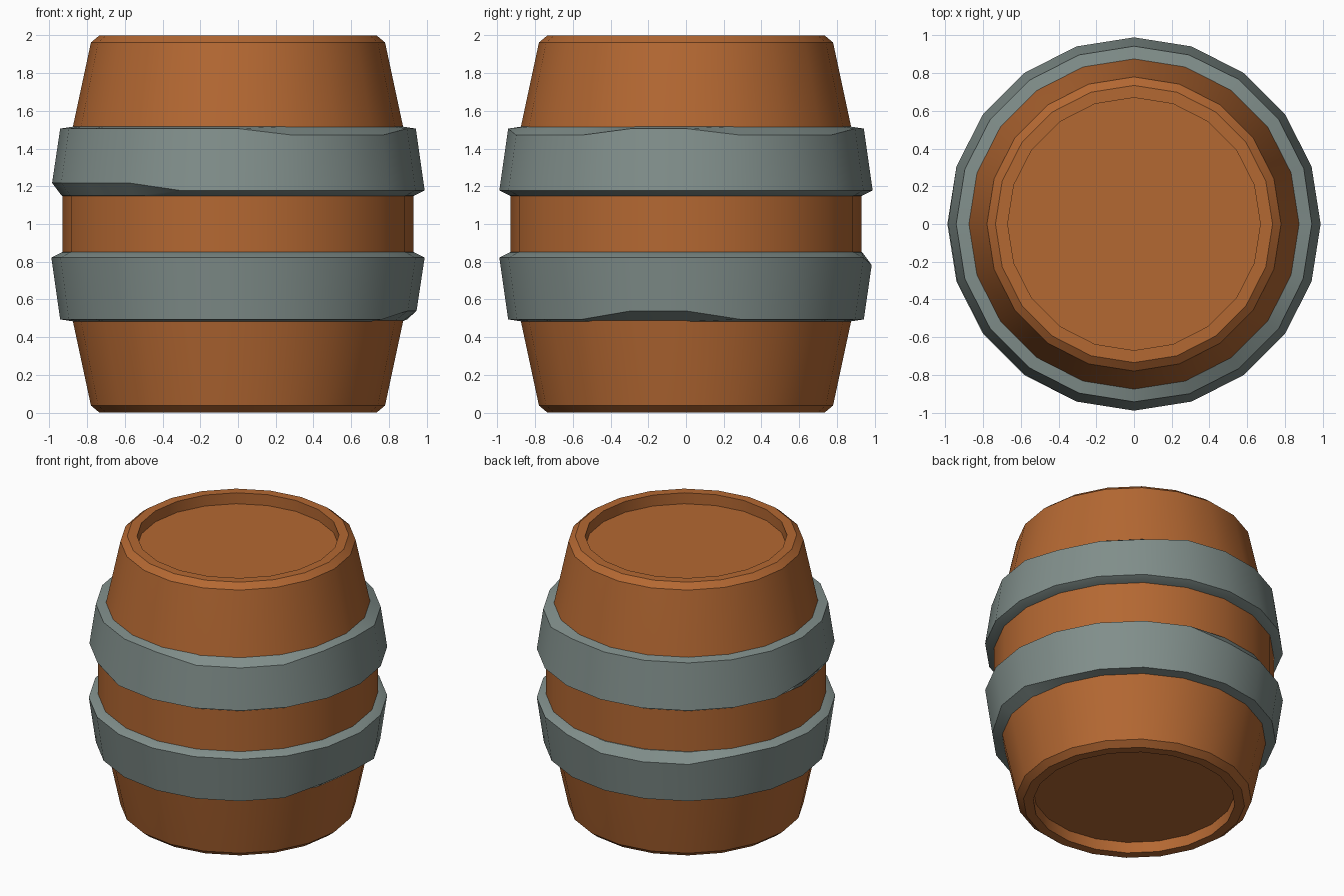
import bpy, bmesh, math

if "Cube" in bpy.data.objects:
    bpy.data.objects.remove(bpy.data.objects["Cube"])

SIDES = 20


def material(name, rgb):
    m = bpy.data.materials.new(name)
    m.diffuse_color = (*rgb, 1)
    m.use_nodes = True
    m.node_tree.nodes["Principled BSDF"].inputs["Base Color"].default_value = m.diffuse_color
    return m


wood = material("warm_wood", (0.456, 0.138, 0.032))
iron = material("grey_iron", (0.22, 0.275, 0.26))


def lathe(name, profile, mat, closed=False, dents=None):
    """Spin an (r, z) profile, ordered bottom to top outside.
    dents: {(profile index, degrees): (dr, dz)} offsets of worn corners."""
    dents = dents or {}
    bm = bmesh.new()
    rings = []
    for i, (r, z) in enumerate(profile):
        ring = []
        for k in range(SIDES):
            deg = k * 360 // SIDES
            dr, dz = dents.get((i, deg), (0, 0))
            a = math.radians(deg)
            ring.append(bm.verts.new(((r + dr) * math.cos(a),
                                      (r + dr) * math.sin(a), z + dz)))
        rings.append(ring)
    n = len(rings)
    for i in range(n if closed else n - 1):
        lo, hi = rings[i], rings[(i + 1) % n]
        for k in range(SIDES):
            j = (k + 1) % SIDES
            bm.faces.new((lo[k], lo[j], hi[j], hi[k]))
    if not closed:
        bm.faces.new(rings[0][::-1])
        bm.faces.new(rings[-1])
    bmesh.ops.recalc_face_normals(bm, faces=bm.faces)
    mesh = bpy.data.meshes.new(name)
    bm.to_mesh(mesh)
    bm.free()
    mesh.materials.append(mat)
    ob = bpy.data.objects.new(name, mesh)
    bpy.context.collection.objects.link(ob)
    bpy.ops.object.select_all(action='DESELECT')
    ob.select_set(True)
    bpy.context.view_layer.objects.active = ob
    bpy.ops.object.shade_smooth_by_angle(angle=math.radians(25))
    return ob


# Barrel body: recessed heads, flat rims and chamfers (mirrored about z = 1)
half = [(0.67, 0.08), (0.67, 0.0), (0.735, 0.0), (0.78, 0.037),
        (0.877, 0.49), (0.93, 0.76), (0.93, 0.86)]
lathe("barrel_body", half + [(r, 2 - z) for r, z in reversed(half)], wood)

# Iron hoops, each with a few worn corners
upper = [(0.90, 1.147), (0.935, 1.15), (0.99, 1.178),
         (0.943, 1.506), (0.87, 1.517)]
lower = [(r, 2 - z) for r, z in reversed(upper)]

upper_dents = {(2, d): (-0.004, 0.04) for d in (180, 198, 216, 234)}
upper_dents |= {(3, d): (0.004, -0.035) for d in (18, 36, 54, 288, 306, 324)}
lower_dents = {(1, d): (0.004, 0.045) for d in (342, 0)}
lower_dents |= {(2, d): (-0.005, -0.04) for d in (90, 108, 126)}

lathe("upper_hoop", upper, iron, True, upper_dents)
lathe("lower_hoop", lower, iron, True, lower_dents)
